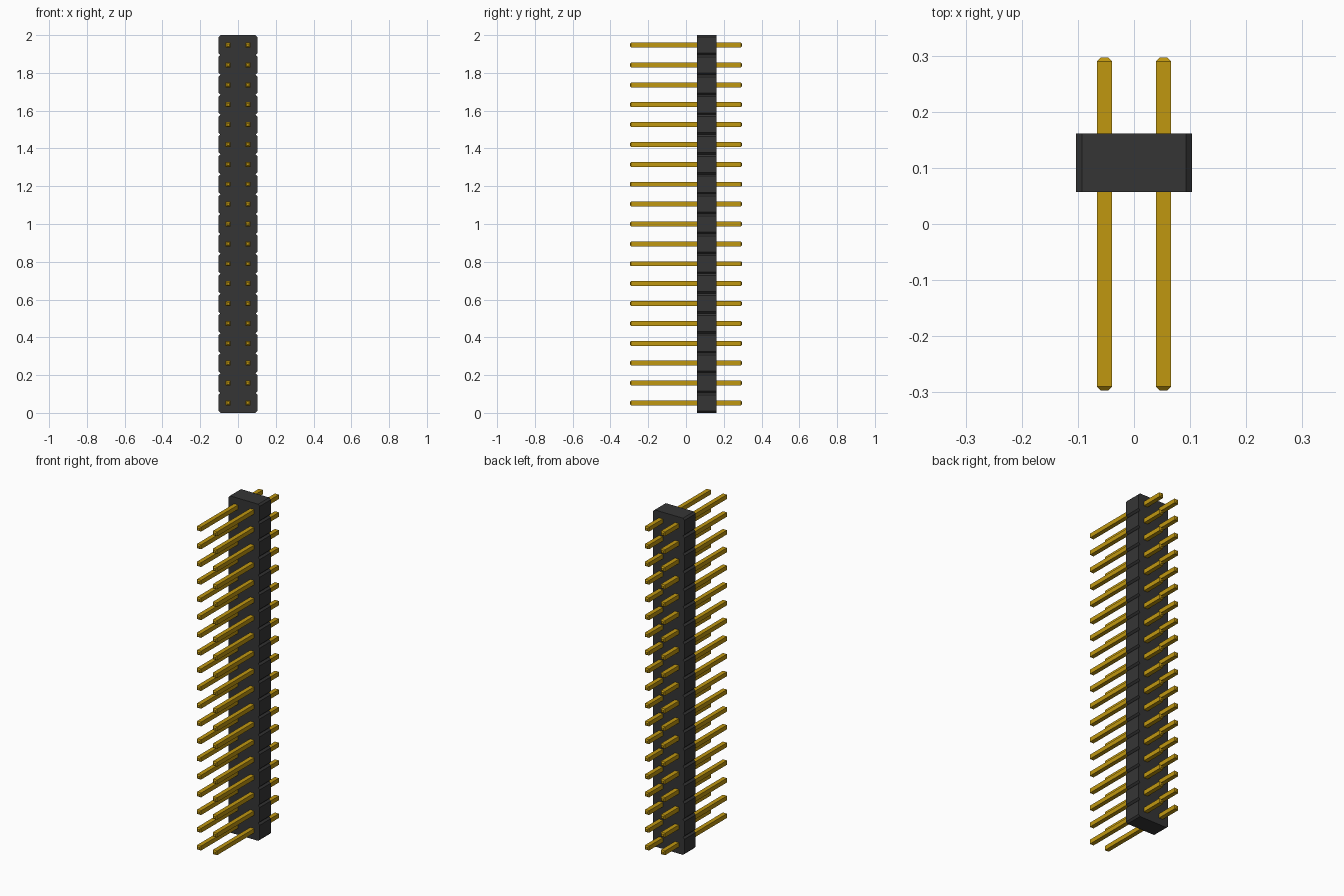
import bpy, bmesh

cube = bpy.data.objects.get("Cube")
if cube:
    bpy.data.objects.remove(cube, do_unlink=True)

ROWS = 19
PITCH = 2.0 / ROWS
HALF_W, CHAMFER = 0.103, 0.010
Y_FRONT, Y_BACK = 0.057, 0.161
PIN_X, PIN_HALF, TIP_HALF, TIP_LEN = 0.0526, 0.013, 0.0065, 0.007
PIN_FRONT, PIN_BACK = -0.297, 0.297


def material(name, color, metallic=0.0):
    m = bpy.data.materials.new(name)
    m.use_nodes = True
    m.diffuse_color = (*color, 1)
    m.node_tree.nodes["Principled BSDF"].inputs["Base Color"].default_value = (*color, 1)
    return m


def make_object(name, bm, mat):
    bmesh.ops.recalc_face_normals(bm, faces=bm.faces)
    mesh = bpy.data.meshes.new(name)
    bm.to_mesh(mesh)
    bm.free()
    mesh.materials.append(mat)
    obj = bpy.data.objects.new(name, mesh)
    bpy.context.collection.objects.link(obj)
    return obj


plastic = material("black plastic", (0.036, 0.036, 0.036))
gold = material("gold", (0.53, 0.31, 0.005))

# Housing: notched outline, extruded from front to back
side = [(HALF_W - CHAMFER, 0.0)]
for i in range(ROWS):
    z0, z1 = i * PITCH, (i + 1) * PITCH
    side += [(HALF_W, z0 + CHAMFER), (HALF_W, z1 - CHAMFER), (HALF_W - CHAMFER, z1)]
outline = side + [(-x, z) for x, z in reversed(side)]

bm = bmesh.new()
face = bm.faces.new([bm.verts.new((x, Y_FRONT, z)) for x, z in outline])
extruded = bmesh.ops.extrude_face_region(bm, geom=[face])["geom"]
bmesh.ops.translate(bm, vec=(0, Y_BACK - Y_FRONT, 0),
                    verts=[g for g in extruded if isinstance(g, bmesh.types.BMVert)])
make_object("housing", bm, plastic)


# Square pin with tapered tips, lofted along y
def add_pin(bm, cx, cz):
    sections = [(PIN_FRONT, TIP_HALF), (PIN_FRONT + TIP_LEN, PIN_HALF),
                (PIN_BACK - TIP_LEN, PIN_HALF), (PIN_BACK, TIP_HALF)]
    rings = [[bm.verts.new((cx + sx * h, y, cz + sz * h))
              for sx, sz in ((-1, -1), (1, -1), (1, 1), (-1, 1))] for y, h in sections]
    for a, b in zip(rings, rings[1:]):
        for k in range(4):
            n = (k + 1) % 4
            bm.faces.new((a[k], a[n], b[n], b[k]))
    bm.faces.new(rings[0])
    bm.faces.new(rings[-1])


# Two columns of pins
for name, x in (("right_pins", -PIN_X), ("left_pins", PIN_X)):
    bm = bmesh.new()
    for i in range(ROWS):
        add_pin(bm, x, (i + 0.5) * PITCH)
    make_object(name, bm, gold)
